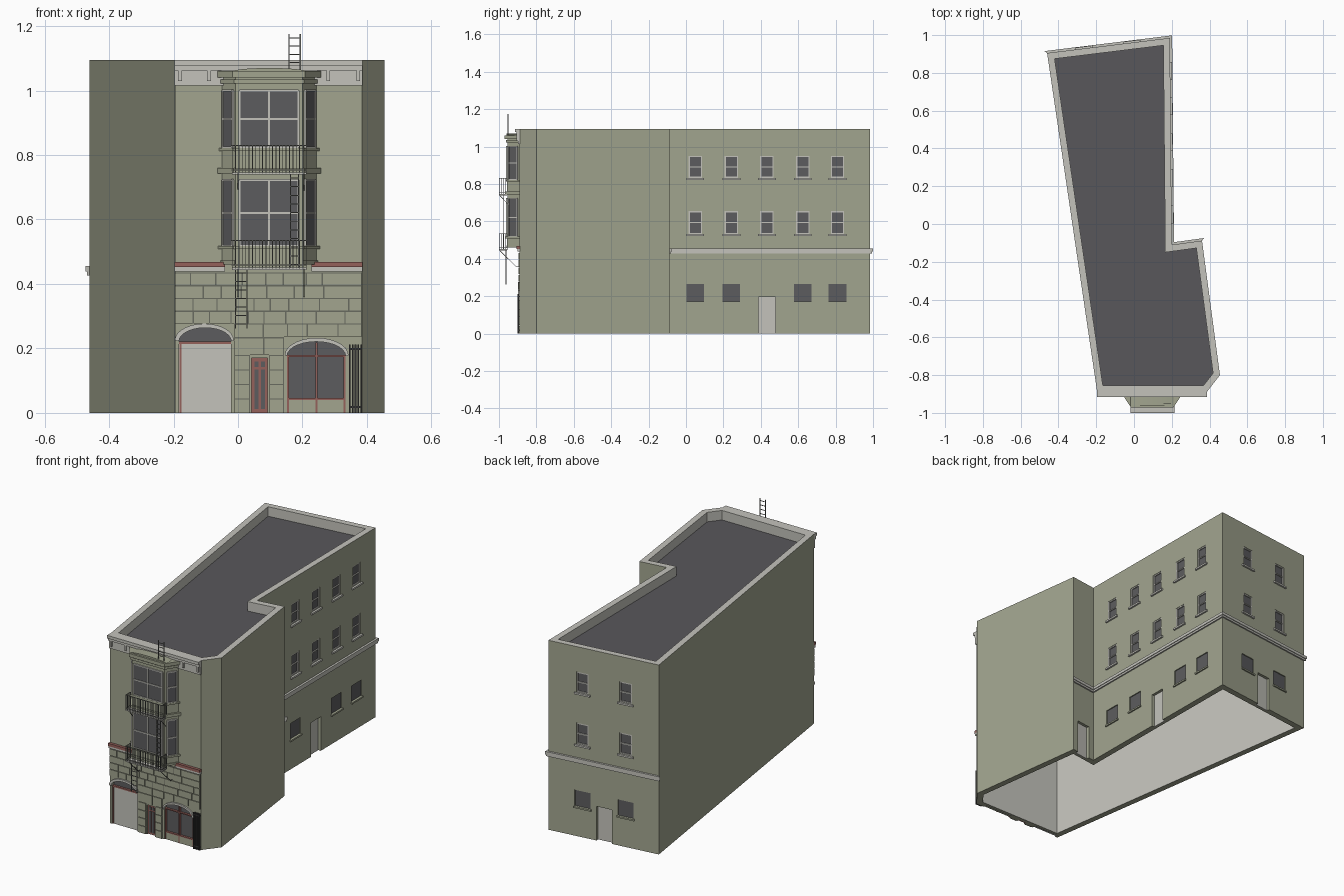
import bpy, bmesh, math, random
from mathutils import Matrix, Vector

random.seed(4)
if "Cube" in bpy.data.objects:
    bpy.data.objects.remove(bpy.data.objects["Cube"], do_unlink=True)

COLOURS = {
    "sage wall": (0.36, 0.375, 0.275), "pale trim": (0.55, 0.545, 0.50),
    "dark glass": (0.108, 0.108, 0.113), "roof felt": (0.098, 0.095, 0.105),
    "brick red": (0.30, 0.12, 0.105), "iron grey": (0.21, 0.215, 0.195),
    "gate black": (0.035, 0.035, 0.035), "mortar": (0.14, 0.145, 0.115),
}
MATS = {}
for key, rgb in COLOURS.items():
    m = bpy.data.materials.new(key)
    m.use_nodes = True
    m.diffuse_color = (*rgb, 1)
    m.node_tree.nodes["Principled BSDF"].inputs["Base Color"].default_value = (*rgb, 1)
    MATS[key] = m
WALL, TRIM, GLASS, ROOF, RED, IRON, BLACK, MORTAR = COLOURS


class Part:
    """One object assembled from prisms, boxes and bars."""
    def __init__(self, name):
        self.name, self.bm, self.slots = name, bmesh.new(), []

    def face(self, verts, mat):
        if mat not in self.slots:
            self.slots.append(mat)
        self.bm.faces.new(verts).material_index = self.slots.index(mat)

    def prism(self, pts, vec, mat, M=Matrix()):
        low = [self.bm.verts.new(M @ Vector(p)) for p in pts]
        top = [self.bm.verts.new(M @ (Vector(p) + Vector(vec))) for p in pts]
        self.face(low, mat)
        self.face(top, mat)
        self.sides(low, top, mat)

    def sides(self, low, top, mat):
        for i in range(len(low)):
            j = (i + 1) % len(low)
            self.face((low[i], low[j], top[j], top[i]), mat)

    def box(self, x0, x1, y0, y1, z0, z1, mat, M=Matrix()):
        self.prism([(x0, y0, z0), (x1, y0, z0), (x1, y1, z0), (x0, y1, z0)], (0, 0, z1 - z0), mat, M)

    def bar(self, p, q, w, mat, M=Matrix()):
        p, q = Vector(p), Vector(q)
        turn = (q - p).to_track_quat('Z', 'Y').to_matrix().to_4x4()
        h = w / 2
        self.box(-h, h, -h, h, 0, (q - p).length, mat, M @ Matrix.Translation(p) @ turn)

    def done(self):
        bmesh.ops.recalc_face_normals(self.bm, faces=self.bm.faces[:])
        mesh = bpy.data.meshes.new(self.name)
        self.bm.to_mesh(mesh)
        self.bm.free()
        for s in self.slots:
            mesh.materials.append(MATS[s])
        ob = bpy.data.objects.new(self.name, mesh)
        bpy.context.scene.collection.objects.link(ob)
        return ob


def offset(poly, d):
    """Move a counter-clockwise outline inward by d."""
    out = []
    for i, p in enumerate(poly):
        a, b, c = Vector(poly[i - 1]), Vector(p), Vector(poly[(i + 1) % len(poly)])
        u, v = (b - a).normalized(), (c - b).normalized()
        n, k = Vector((-u.y, u.x)), Vector((-v.y, v.x))
        out.append(tuple(b + (n + k) * d / (1 + n.dot(k))))
    return out


def edge_frame(a, b):
    """Local x runs along the wall, -y points out, z is up."""
    u = (Vector(b) - Vector(a)).normalized()
    return Matrix(((u.x, -u.y, 0, a[0]), (u.y, u.x, 0, a[1]), (0, 0, 1, 0), (0, 0, 0, 1)))


def at(poly, z):
    return [(x, y, z) for x, y in poly]


def arc(x0, x1, spring, apex, y):
    mid, r = (x0 + x1) / 2, (x1 - x0) / 2
    angles = [math.pi * i / 14 for i in range(15)]
    return [(mid + r * math.cos(t), y, spring + (apex - spring) * math.sin(t)) for t in angles]


PLAN = [(-0.195, -0.89), (0.385, -0.89), (0.455, -0.80), (0.36, -0.088),
        (0.20, -0.11), (0.19, 0.985), (-0.46, 0.905)]
H, ROOF_Z = 1.095, 1.04
FRONT = Matrix.Translation((0, -0.89, 0))
STEP, SIDE, BACK = (edge_frame(PLAN[i], PLAN[i + 1]) for i in (3, 4, 5))

# Hollow wall shell with parapet and roof deck
shell = Part("building_shell")
inner = offset(PLAN, 0.035)
rings = [[shell.bm.verts.new(p) for p in at(poly, z)] for poly, z in
         ((PLAN, 0), (PLAN, H), (inner, H), (inner, ROOF_Z), (inner, ROOF_Z - 0.03), (inner, 0))]
for low, top, mat in ((0, 1, WALL), (1, 2, TRIM), (2, 3, TRIM), (4, 5, TRIM), (5, 0, WALL)):
    shell.sides(rings[low], rings[top], mat)
shell.face(rings[3], ROOF)
shell.face(rings[4], TRIM)
shell_ob = shell.done()

# Side and back windows and doors
cut = Part("opening_cutter")
wins, doors = Part("sash_windows"), Part("service_doors")


def sash(M, c, z0, z1):
    w, f = 0.036, 0.007
    cut.box(c - w, c + w, -0.02, 0.012, z0, z1, WALL, M)
    wins.box(c - w, c + w, 0.008, 0.013, z0, z1, GLASS, M)
    for x0, x1, a, b in ((c - w, c - w + f, z0, z1), (c + w - f, c + w, z0, z1), (c - w, c + w, z0, z0 + f),
                         (c - w, c + w, z1 - f, z1), (c - w, c + w, (z0 + z1) / 2 - 0.003, (z0 + z1) / 2 + 0.003)):
        wins.box(x0, x1, 0.002, 0.009, a, b, TRIM, M)
    wins.box(c - w - 0.011, c + w + 0.011, -0.010, 0.004, z0 - 0.010, z0, TRIM, M)


def low_window(M, c):
    cut.box(c - 0.047, c + 0.047, -0.02, 0.012, 0.172, 0.265, WALL, M)
    wins.box(c - 0.047, c + 0.047, 0.006, 0.013, 0.172, 0.265, GLASS, M)
    wins.box(c - 0.052, c + 0.052, -0.008, 0.004, 0.163, 0.172, WALL, M)


def door(M, c):
    cut.box(c - 0.045, c + 0.045, -0.02, 0.022, -0.02, 0.197, WALL, M)
    doors.box(c - 0.045, c + 0.045, 0.016, 0.024, 0, 0.197, TRIM, M)


for M, spots, door_at in ((SIDE, (0.16, 0.353, 0.543, 0.735, 0.92), 0.543), (BACK, (0.203, 0.459), 0.331)):
    for c in spots:
        sash(M, c, 0.832, 0.95)
        sash(M, c, 0.532, 0.655)
        if c != door_at:
            low_window(M, c)
    door(M, door_at)
door(STEP, 0.08)
wins.done()
doors.done()

# Band course round the rear wing
band, wide = Part("band_course"), offset(PLAN, -0.012)
for z0, z1, d in ((0.427, 0.438, -0.008), (0.438, 0.455, -0.012)):
    wide = offset(PLAN, d)
    band.prism(at(wide[3:7] + PLAN[6:2:-1], z0), (0, 0, z1 - z0), TRIM)
band.done()

# Arched garage entrance and shop window
shopfront = Part("shopfront")
for o, i in (((-0.196, -0.013, 0.225, 0.277), (-0.183, -0.021, 0.222, 0.264)),
             ((0.145, 0.343, 0.178, 0.233), (0.152, 0.334, 0.176, 0.221))):
    x0, x1 = i[:2]
    cut.prism([(x1, -0.02, -0.02)] + arc(*i, -0.02) + [(x0, -0.02, -0.02)], (0, 0.042, 0), WALL, FRONT)
    shopfront.prism([(x1, 0.016, 0)] + arc(*i, 0.016) + [(x0, 0.016, 0)], (0, 0.008, 0), GLASS, FRONT)
    shopfront.prism(arc(*o, -0.009) + arc(*i, -0.009)[::-1], (0, 0.012, 0), TRIM, FRONT)
shopfront.box(-0.172, -0.021, 0.008, 0.018, 0, 0.213, TRIM, FRONT)
shopfront.box(-0.183, -0.172, 0.008, 0.018, 0, 0.213, TRIM, FRONT)
shopfront.box(-0.181, -0.176, 0.004, 0.018, 0, 0.213, RED, FRONT)
shopfront.box(-0.183, -0.021, 0.004, 0.018, 0.213, 0.221, RED, FRONT)
shopfront.box(0.152, 0.334, 0.006, 0.018, 0, 0.04, WALL, FRONT)
for z in (0.04, 0.174):
    shopfront.box(0.152, 0.334, 0.004, 0.018, z, z + 0.006, RED, FRONT)
for x, top in ((0.152, 0.176), (0.240, 0.219), (0.328, 0.176)):
    shopfront.box(x, x + 0.006, 0.004, 0.018, 0, top, RED, FRONT)

# Narrow entrance door
cut.box(0.042, 0.092, -0.02, 0.015, -0.02, 0.17, WALL, FRONT)
shopfront.box(0.042, 0.092, 0.008, 0.017, 0, 0.17, RED, FRONT)
for x in (0.051, 0.071):
    for z0, z1 in ((0.012, 0.135), (0.143, 0.16)):
        shopfront.box(x, x + 0.013, 0.004, 0.009, z0, z1, GLASS, FRONT)
shopfront.done()

# Cut every opening out of the shell
cutter = cut.done()
cutter.data.materials.clear()
cutter.hide_render = True
mod = shell_ob.modifiers.new("openings", 'BOOLEAN')
mod.operation, mod.solver, mod.object = 'DIFFERENCE', 'EXACT', cutter
bpy.context.view_layer.objects.active = shell_ob
bpy.ops.object.modifier_apply(modifier=mod.name)
bpy.data.objects.remove(cutter, do_unlink=True)

# Stone courses with staggered joints
stones = Part("stone_courses")
for x0, x1, z0, z1, rows in ((-0.195, 0.385, 0.278, 0.436, 4), (-0.012, 0.385, 0.235, 0.278, 1),
                             (-0.012, 0.143, 0.18, 0.235, 1), (-0.012, 0.038, 0, 0.18, 4), (0.096, 0.143, 0, 0.18, 4)):
    stones.box(x0, x1, -0.001, 0.001, z0, z1, MORTAR, FRONT)
    h = (z1 - z0) / rows
    for r in range(rows):
        x = x0
        while x < x1 - 0.001:
            end = x + random.uniform(0.045, 0.10)
            end = x1 if end > x1 - 0.03 else end
            stones.box(x, end - 0.004, -0.005, 0.001, z0 + r * h, z0 + (r + 1) * h - 0.004, WALL, FRONT)
            x = end
stones.done()

# Iron gate
gate = Part("iron_gate")
for i in range(5):
    gate.box(0.344 + i * 0.009, 0.349 + i * 0.009, -0.010, -0.004, 0, 0.212, BLACK, FRONT)
for z in (0.015, 0.195):
    gate.box(0.344, 0.385, -0.009, 0, z, z + 0.006, BLACK, FRONT)
gate.done()

# Red-topped ledges and bracketed cornice
ledges = Part("front_ledges")
for x0, x1 in ((-0.197, -0.04), (0.228, 0.387)):
    ledges.box(x0, x1, -0.011, 0.002, 0.438, 0.452, TRIM, FRONT)
    ledges.box(x0, x1, -0.016, 0.002, 0.452, 0.468, RED, FRONT)
ledges.done()
cornice = Part("front_cornice")
for d, z0, z1 in ((0.008, 1.015, 1.062), (0.016, 1.062, 1.078), (0.025, 1.078, H)):
    cornice.box(-0.197, 0.387, -d, 0.002, z0, z1, TRIM, FRONT)
for x in (-0.18, -0.09, 0.28, 0.373):
    cornice.box(x - 0.006, x + 0.006, -0.015, 0, 1.03, 1.062, TRIM, FRONT)
cornice.done()

# Two-storey bay with mouldings
BAY = [(-0.05, 0), (-0.008, -0.065), (0.2, -0.065), (0.243, 0)]
bay = Part("bay_window")
for d, z0, z1 in ((0, 0.46, 1.045), (0.004, 0.46, 0.472), (0.010, 0.508, 0.518), (0.012, 0.742, 0.760),
                  (0.008, 0.812, 0.822), (0.008, 1.022, 1.035), (0.016, 1.04, 1.06)):
    bay.prism(at(offset(BAY, -d), z0), (0, 0, z1 - z0), WALL, FRONT)
bay.prism(arc(-0.02, 0.215, 1.058, 1.070, 0.01), (0, -0.080, 0), WALL, FRONT)
for i, (a, b) in enumerate(zip(BAY, BAY[1:])):
    M, size = FRONT @ edge_frame(a, b), (Vector(b) - Vector(a)).length
    x0, x1 = 0.012, size - 0.012
    posts = (x0, size / 2, x1) if i == 1 else (x0, x1)
    for z0, z1 in ((0.518, 0.722), (0.824, 1.0)):
        bay.box(x0, x1, -0.003, 0.002, z0, z1, GLASS, M)
        for x in posts:
            bay.box(x - 0.003, x + 0.003, -0.007, 0.002, z0, z1, TRIM, M)
        for z in (z0, (z0 + z1) / 2, z1):
            bay.box(x0, x1, -0.007, 0.002, z - 0.003, z + 0.003, TRIM, M)
bay.done()

# Balconies with railings and braces
X0, X1, Y0, Y1 = -0.018, 0.212, -0.066, -0.1085
for name, z, top, foot in (("upper_balcony", 0.742, 0.83, (-0.06, 0.69)), ("lower_balcony", 0.447, 0.535, (-0.02, 0.36))):
    bal = Part(name)
    bal.box(X0, X1, Y1, Y0, z - 0.003, z + 0.004, TRIM, FRONT)
    for h in (z + 0.012, top):
        for p, q in (((X0, Y1), (X1, Y1)), ((X0, Y0), (X0, Y1)), ((X1, Y0), (X1, Y1))):
            bal.bar((*p, h), (*q, h), 0.003, IRON, FRONT)
    spots = [(X0 + (X1 - X0) * i / 22, Y1) for i in range(23)]
    spots += [(x, Y1 + (Y0 - Y1) * i / 4) for x in (X0, X1) for i in range(1, 5)]
    for x, y in spots:
        bal.bar((x, y, z), (x, y, top), 0.0025, IRON, FRONT)
    for x in (0.0, 0.205):
        bal.bar((x, Y1, z), (x, *foot), 0.003, IRON, FRONT)
        bal.bar((x, foot[0], foot[1]), (x, foot[0] + 0.03, foot[1]), 0.003, IRON, FRONT)
    bal.done()

# Fire escape ladders
for name, x0, x1, y, z0, z1 in (("roof_ladder", 0.158, 0.193, -0.062, 1.05, 1.175),
                                ("middle_ladder", 0.163, 0.188, -0.085, 0.447, 0.742),
                                ("drop_ladder", -0.008, 0.028, -0.072, 0.262, 0.447)):
    ladder = Part(name)
    for x in (x0, x1):
        ladder.bar((x, y, z0), (x, y, z1), 0.004, IRON, FRONT)
    count = round((z1 - z0) / 0.027)
    for i in range(count):
        z = z0 + (i + 0.5) * (z1 - z0) / count
        ladder.bar((x0, y, z), (x1, y, z), 0.003, IRON, FRONT)
    ladder.done()
